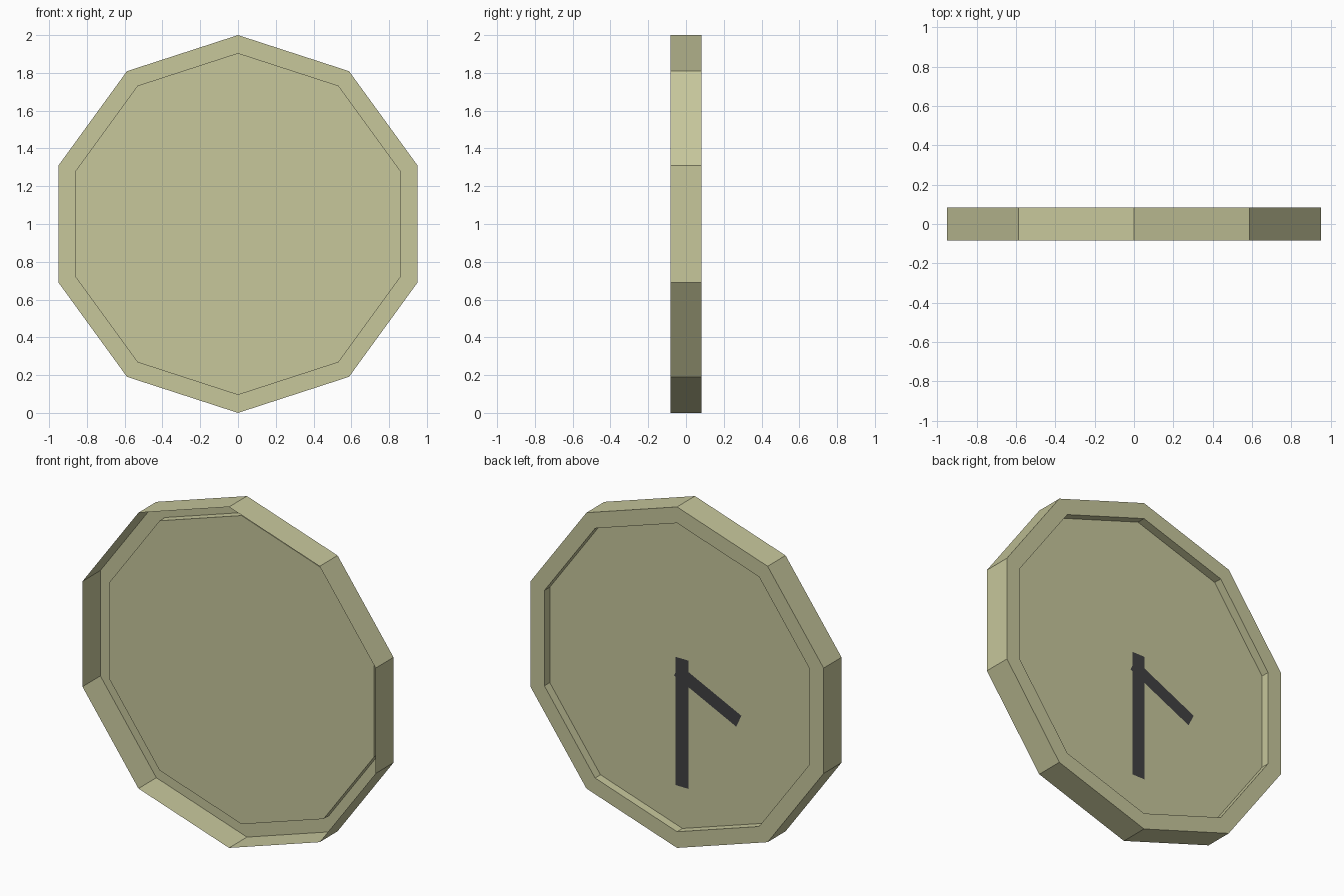
import bpy, bmesh, math
from mathutils import Vector

if "Cube" in bpy.data.objects:
    bpy.data.objects.remove(bpy.data.objects["Cube"])

SIDES = 10
CENTRE_Z = 1.0
HALF_DEPTH = 0.083
PLATE_Y = 0.033


def material(name, rgb):
    m = bpy.data.materials.new(name)
    m.diffuse_color = (*rgb, 1.0)
    m.use_nodes = True
    m.node_tree.nodes["Principled BSDF"].inputs["Base Color"].default_value = m.diffuse_color
    return m


def add_object(name, bm, mat):
    mesh = bpy.data.meshes.new(name)
    bm.to_mesh(mesh)
    bm.free()
    mesh.materials.append(mat)
    obj = bpy.data.objects.new(name, mesh)
    bpy.context.collection.objects.link(obj)
    return obj


def ring(bm, radius, y):
    angles = [math.pi / 2 + 2 * math.pi * i / SIDES for i in range(SIDES)]
    return [bm.verts.new((radius * math.cos(a), y, CENTRE_Z + radius * math.sin(a)))
            for a in angles]


cream = material("olive cream", (0.57, 0.57, 0.33))
black = material("hand black", (0.052, 0.052, 0.054))

# Clock case: open-fronted shell, rim and sunken dial on the +y side
bm = bmesh.new()
loops = [ring(bm, 1.0, -HALF_DEPTH), ring(bm, 1.0, HALF_DEPTH),
         ring(bm, 0.905, HALF_DEPTH), ring(bm, 0.905, PLATE_Y)]
for a, b in zip(loops, loops[1:]):
    for i in range(SIDES):
        j = (i + 1) % SIDES
        bm.faces.new((a[i], b[i], b[j], a[j]))
dial = bm.faces.new(list(reversed(loops[-1])))
bm.normal_update()
# Outward: the dial must face +y, the other faces follow
bmesh.ops.recalc_face_normals(bm, faces=bm.faces[:])
bm.normal_update()
if dial.normal.y < 0:
    bmesh.ops.reverse_faces(bm, faces=bm.faces[:])
add_object("clock_case", bm, cream)


# Flat hand from a start to an end point on the dial (x, z from the centre)
def hand(name, start, end, width, y):
    s, e = Vector(start), Vector(end)
    d = (e - s).normalized()
    side = Vector((-d.y, d.x)) * width / 2
    bm = bmesh.new()
    verts = [bm.verts.new((p.x, y, CENTRE_Z + p.y))
             for p in (s - side, s + side, e + side, e - side)]
    face = bm.faces.new(verts)
    face.normal_update()
    if face.normal.y < 0:
        face.normal_flip()
    add_object(name, bm, black)


hand("hour_hand", (0.036, 0.016), (-0.367, -0.177), 0.08, PLATE_Y + 0.002)
hand("minute_hand", (0.0, 0.092), (0.0, -0.66), 0.084, PLATE_Y + 0.004)
